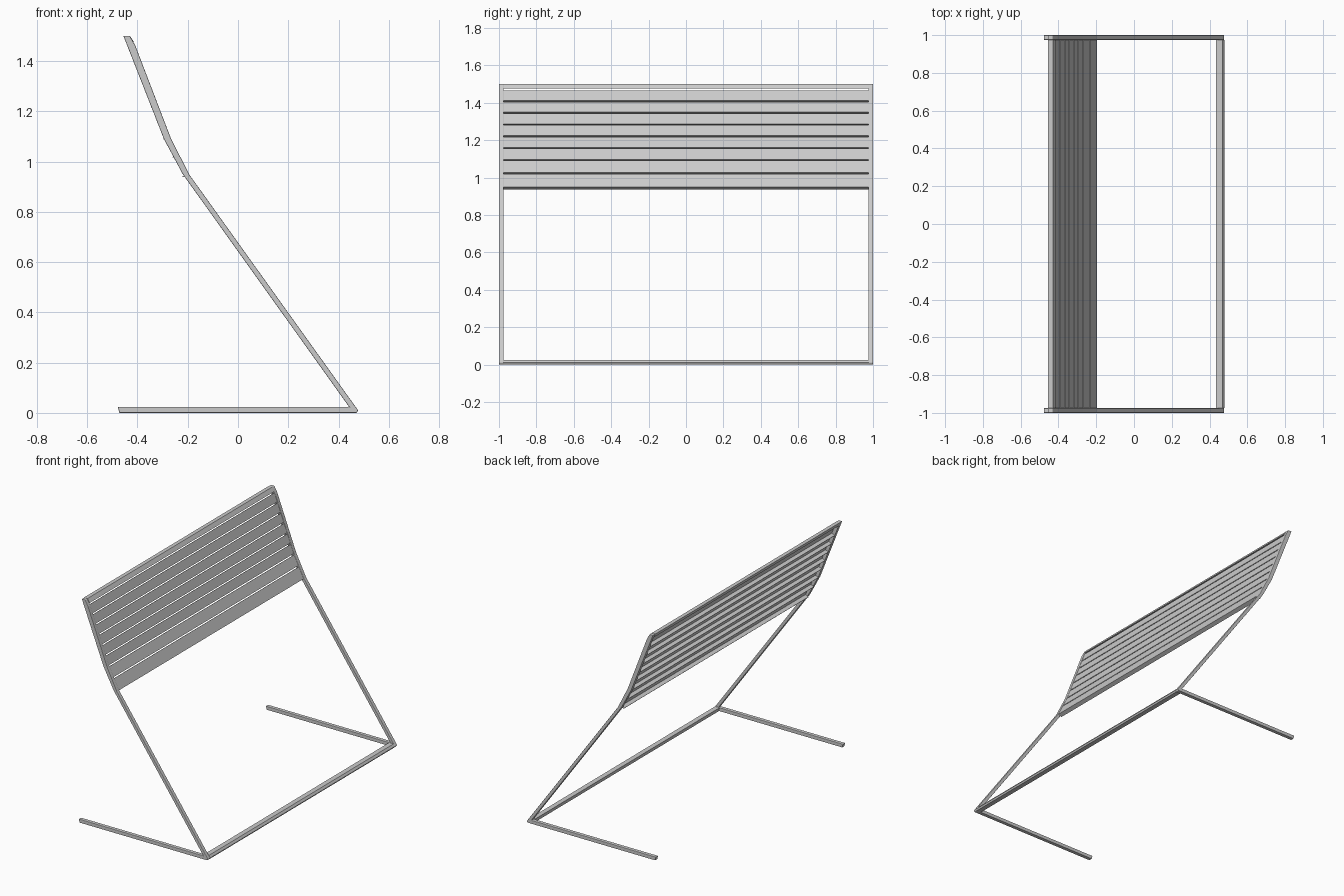
import bpy, bmesh
from mathutils import Vector

if "Cube" in bpy.data.objects:
    bpy.data.objects.remove(bpy.data.objects["Cube"])


def extrude_profile(name, pts, y0, y1, bevel=0.0):
    """Extrude an (x, z) outline along y into a closed solid."""
    bm = bmesh.new()
    face = bm.faces.new([bm.verts.new((x, y0, z)) for x, z in pts])
    ext = bmesh.ops.extrude_face_region(bm, geom=[face])
    moved = [v for v in ext["geom"] if isinstance(v, bmesh.types.BMVert)]
    bmesh.ops.translate(bm, verts=moved, vec=(0, y1 - y0, 0))
    bmesh.ops.recalc_face_normals(bm, faces=bm.faces)
    mesh = bpy.data.meshes.new(name)
    bm.to_mesh(mesh)
    bm.free()
    obj = bpy.data.objects.new(name, mesh)
    bpy.context.collection.objects.link(obj)
    if bevel:
        mod = obj.modifiers.new("Bevel", "BEVEL")
        mod.width = bevel
        mod.segments = 2
    return obj


HALF, TUBE = 1.0, 0.025

# Side frames: foot, leaning leg and bent backrest tube in one outline
side = [(-0.472, 0.0), (0.472, 0.0), (0.478, 0.01), (-0.195, 0.95),
        (-0.268, 1.095), (-0.408, 1.46), (-0.43, 1.5), (-0.456, 1.5),
        (-0.295, 1.09), (-0.22, 0.95), (0.442, 0.024), (-0.478, 0.024)]
for label, s in (("front", -1), ("back", 1)):
    extrude_profile("side_frame_" + label, side,
                    s * (HALF - TUBE), s * HALF, 0.003)

# Cross bars joining the two side frames
inner = HALF - TUBE
extrude_profile("bottom_bar", [(0.44, 0.0), (0.472, 0.0), (0.478, 0.01),
                (0.468, 0.024), (0.435, 0.024)], -inner, inner)
extrude_profile("top_bar", [(-0.4135, 1.475), (-0.43, 1.5), (-0.456, 1.5),
                (-0.446, 1.475)], -inner, inner)


def front_point(z):
    """Point on the front line of the backrest at height z."""
    line = [(-0.195, 0.95), (-0.268, 1.095), (-0.42, 1.49)]
    (xa, za), (xb, zb) = line[:2] if z < 1.095 else line[1:]
    return Vector((xa + (xb - xa) * (z - za) / (zb - za), z))


# Backrest slats: thin plates with a flange folded back along the lower edge
edges = [1.474, 1.412, 1.35, 1.288, 1.225, 1.162, 1.098, 1.028, 0.95]
THICK, DEPTH, GAP = 0.003, 0.027, 0.007
for i, (top, bottom) in enumerate(zip(edges, edges[1:])):
    b, t = front_point(bottom), front_point(top - GAP)
    up = (t - b).normalized()
    back = Vector((-up.y, up.x))
    if back.x > 0:
        back = -back
    b, t = b + back * 0.002, t + back * 0.002
    profile = [b, t, t + back * THICK, b + back * THICK + up * THICK,
               b + back * DEPTH + up * THICK, b + back * DEPTH]
    extrude_profile(f"slat_{i + 1}", [tuple(p) for p in profile], -inner, inner)
